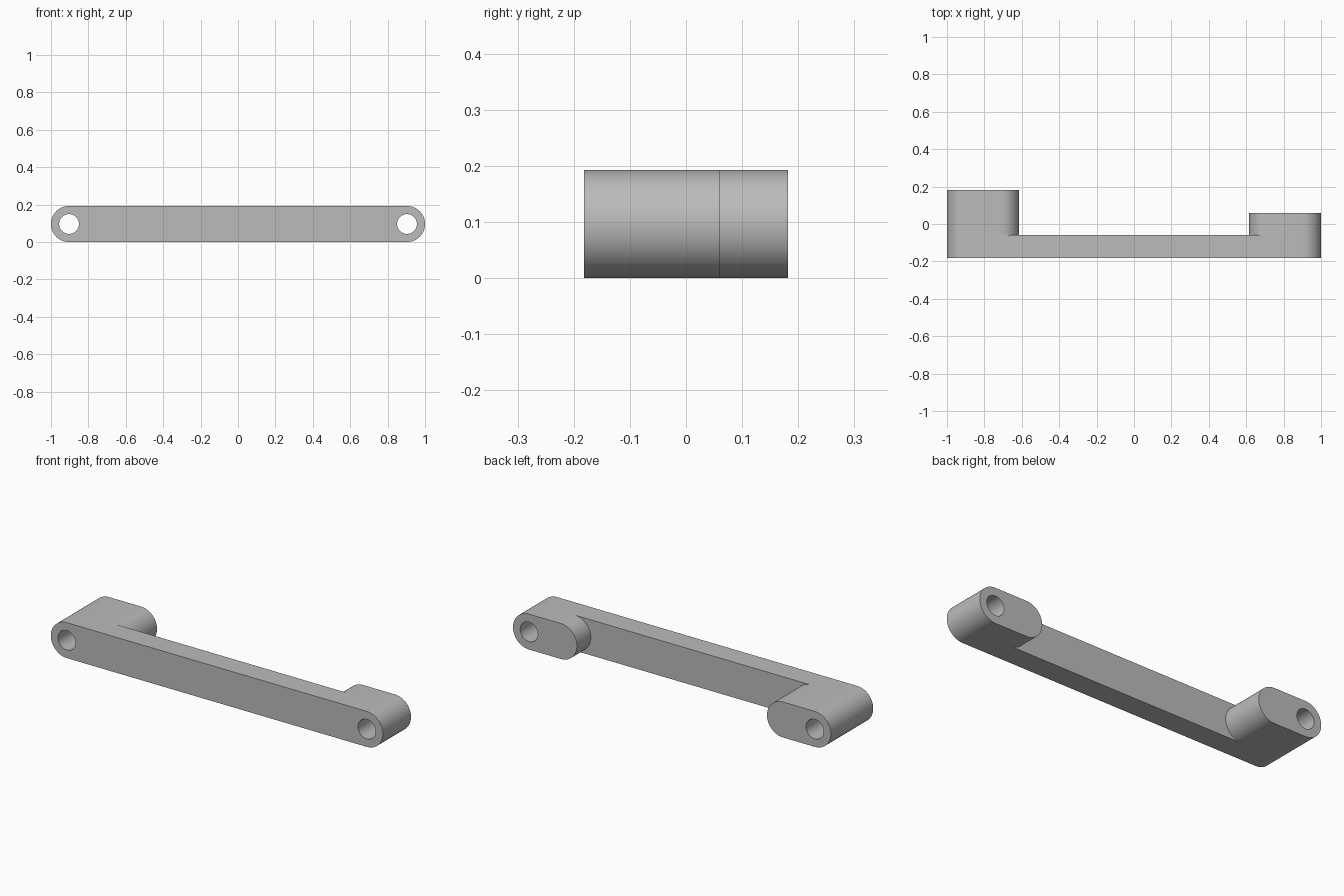
import bpy, bmesh
from math import pi, sin, cos
from mathutils import Matrix

if "Cube" in bpy.data.objects:
    bpy.data.objects.remove(bpy.data.objects["Cube"])

RADIUS = 0.0965        # rounded ends, half the height
HOLE = 0.053
PIN = 1 - RADIUS       # x of the hole centres
FRONT, BAR_BACK = -0.182, -0.06
SEGMENTS = 32

grey = bpy.data.materials.new("plain grey")
grey.use_nodes = True
colour = (0.5, 0.5, 0.5, 1)
grey.diffuse_color = colour
grey.node_tree.nodes["Principled BSDF"].inputs["Base Color"].default_value = colour


def arc(cx, radius, start, sweep, count):
    return [(cx + radius * cos(start + sweep * i / count),
             RADIUS + radius * sin(start + sweep * i / count)) for i in range(count + 1)]


def link(name, x0, x1, holes, y0, y1, open_front=False):
    """Round-ended plate with holes, extruded from y0 to y1."""
    outline = arc(x1, RADIUS, -pi / 2, pi, SEGMENTS) + arc(x0, RADIUS, pi / 2, pi, SEGMENTS)
    loops = [outline] + [arc(x, HOLE, 0, 2 * pi, 2 * SEGMENTS)[:-1] for x in holes]
    curve = bpy.data.curves.new(name + "_profile", "CURVE")
    curve.dimensions = "2D"
    curve.fill_mode = "BOTH"
    curve.extrude = (y1 - y0) / 2
    for points in loops:
        spline = curve.splines.new("POLY")
        spline.points.add(len(points) - 1)
        for p, (x, z) in zip(spline.points, points):
            p.co = (x, z, 0, 1)
        spline.use_cyclic_u = True
    helper = bpy.data.objects.new(name + "_profile", curve)
    mesh = bpy.data.meshes.new_from_object(helper)
    bpy.data.objects.remove(helper)

    # Stand the plate up and weld the caps to the walls
    bm = bmesh.new()
    bm.from_mesh(mesh)
    bmesh.ops.transform(bm, verts=bm.verts, matrix=Matrix.Translation(
        (0, (y0 + y1) / 2, 0)) @ Matrix.Rotation(pi / 2, 4, "X"))
    bmesh.ops.remove_doubles(bm, verts=bm.verts, dist=0.0001)
    bmesh.ops.recalc_face_normals(bm, faces=bm.faces)
    bmesh.ops.dissolve_limit(bm, angle_limit=0.001, verts=bm.verts, edges=bm.edges)
    # Drop the cap that rests against the bar
    if open_front:
        bmesh.ops.delete(bm, geom=[f for f in bm.faces if f.normal.y < -0.9], context="FACES")
    bm.to_mesh(mesh)
    bm.free()

    mesh.name = name
    mesh.materials.clear()
    mesh.materials.append(grey)
    obj = bpy.data.objects.new(name, mesh)
    bpy.context.collection.objects.link(obj)
    bpy.ops.object.select_all(action="DESELECT")
    obj.select_set(True)
    bpy.context.view_layer.objects.active = obj
    bpy.ops.object.shade_smooth_by_angle(angle=pi / 6)


# Long bar with a hole at each end
link("bar", -PIN, PIN, [-PIN, PIN], FRONT, BAR_BACK)

# Rear bosses: deep on the right, shallow on the left
INNER = 0.615 + RADIUS
link("deep_boss", -PIN, -INNER, [-PIN], BAR_BACK, -FRONT, True)
link("shallow_boss", INNER, PIN, [PIN], BAR_BACK, -BAR_BACK, True)
